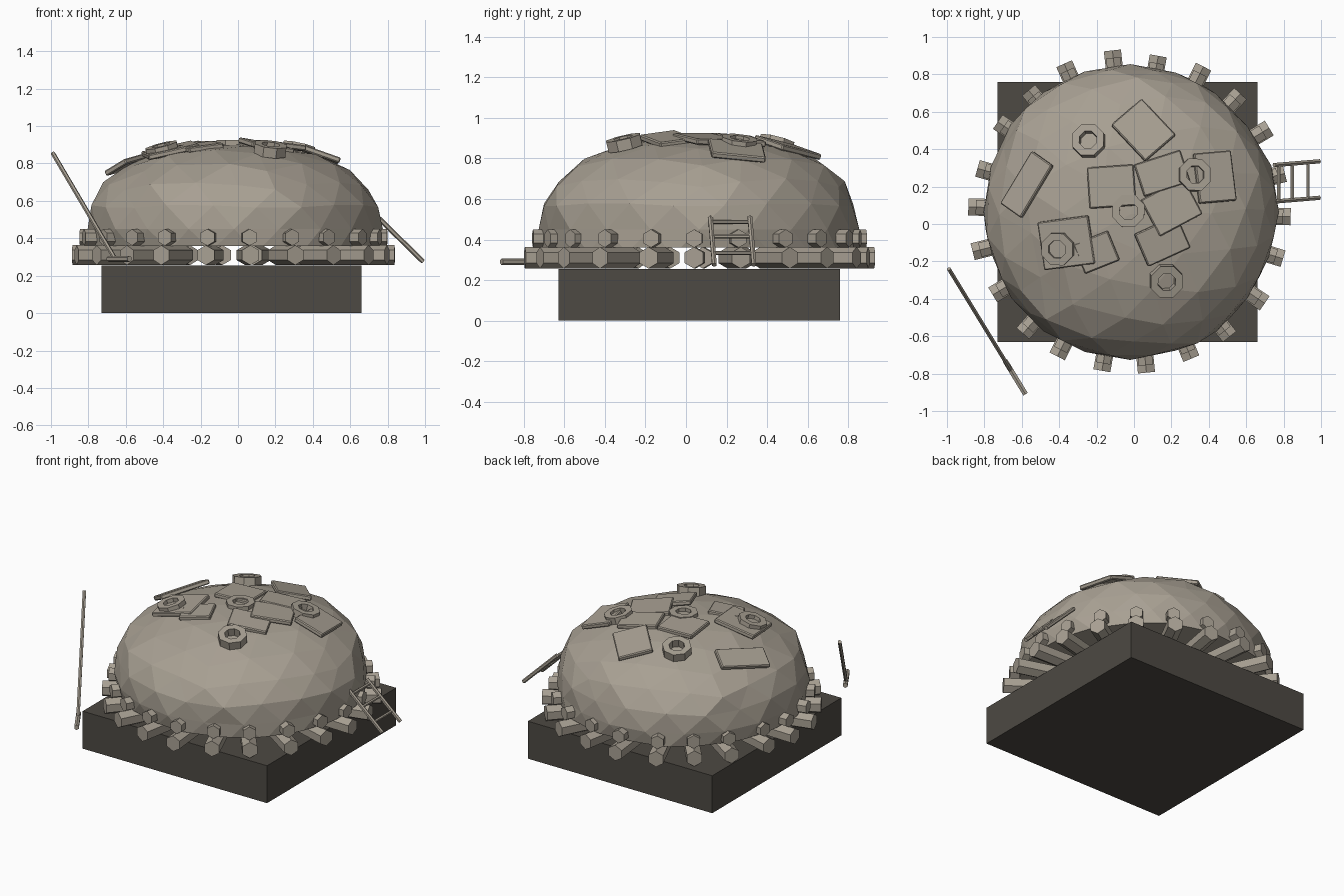
import bpy, bmesh, math, random
from mathutils import Vector, Matrix

random.seed(4)
old = bpy.data.objects.get("Cube")
if old:
    bpy.data.objects.remove(old, do_unlink=True)


def material(name, rgb):
    m = bpy.data.materials.new(name)
    m.use_nodes = True
    m.diffuse_color = (*rgb, 1)
    m.node_tree.nodes["Principled BSDF"].inputs["Base Color"].default_value = (*rgb, 1)
    return m


STONE = material("warm grey stone", (0.39, 0.35, 0.29))
DARK = material("dark grey base", (0.075, 0.067, 0.056))


def finish(name, bm, mat, matrix=Matrix()):
    bmesh.ops.recalc_face_normals(bm, faces=bm.faces)
    me = bpy.data.meshes.new(name)
    bm.to_mesh(me)
    bm.free()
    me.materials.append(mat)
    ob = bpy.data.objects.new(name, me)
    ob.matrix_world = matrix
    bpy.context.collection.objects.link(ob)
    return ob


def box(name, size, mat, matrix):
    bm = bmesh.new()
    bmesh.ops.create_cube(bm, size=1)
    bmesh.ops.scale(bm, vec=size, verts=bm.verts)
    return finish(name, bm, mat, matrix)


def rod(name, a, b, radius, sides=6):
    a, b = Vector(a), Vector(b)
    bm = bmesh.new()
    bmesh.ops.create_cone(bm, cap_ends=True, segments=sides, radius1=radius,
                          radius2=radius, depth=(b - a).length)
    turn = (b - a).to_track_quat('Z', 'Y').to_matrix().to_4x4()
    return finish(name, bm, STONE, Matrix.Translation((a + b) / 2) @ turn)


# Square plinth
box("base_block", (1.39, 1.39, 0.255), DARK, Matrix.Translation((-0.035, 0.065, 0.1275)))

# Faceted dome: a squarish ellipsoid, cut flat underneath
CX, CY, CZ, R, H, POW = -0.02, 0.065, 0.45, 0.785, 0.45, 2.4
CENTRE = Vector((CX, CY, CZ))
bm = bmesh.new()
bmesh.ops.create_icosphere(bm, subdivisions=3, radius=1)
for v in bm.verts:
    d = v.co.normalized()
    k = (math.hypot(d.x, d.y) ** POW + abs(d.z) ** POW) ** (-1 / POW)
    k *= random.uniform(0.985, 1.012)
    slide = Vector((random.uniform(-1, 1), random.uniform(-1, 1), 0)) * 0.03 * abs(d.z)
    v.co = CENTRE + Vector((d.x * R, d.y * R, d.z * H)) * k + slide
cut = bmesh.ops.bisect_plane(bm, geom=bm.verts[:] + bm.edges[:] + bm.faces[:],
                             plane_co=(0, 0, 0.36), plane_no=(0, 0, -1), clear_outer=True)
bmesh.ops.contextual_create(bm, geom=[e for e in cut["geom_cut"]
                                      if isinstance(e, bmesh.types.BMEdge)])
finish("dome", bm, STONE)

# Two rings of radial hexagonal logs
COUNT = 22
for i in range(COUNT):
    ang = math.radians(-1 + i * 360 / COUNT + random.uniform(-1.5, 1.5))
    out = Vector((math.cos(ang), math.sin(ang), 0))
    foot = Vector((CX, CY, 0))
    low, high = Vector((0, 0, 0.31)), Vector((0, 0, 0.405))
    reach = random.uniform(-0.015, 0.01)
    rod(f"lower_log_{i}", foot + low + out * 0.58, foot + low + out * (0.86 + reach), 0.053)
    rod(f"upper_log_{i}", foot + high + out * 0.66, foot + high + out * (0.82 + reach), 0.045)


def height(x, y):
    r = min(math.hypot(x - CX, y - CY) / R, 0.99)
    return CZ + H * (1 - r ** POW) ** (1 / POW)


def on_dome(x, y, lift=0.0, spin=0.0, tilt=(0, 0)):
    """Frame resting on the dome, its z axis along the surface normal."""
    e = 0.04
    n = Vector(((height(x - e, y) - height(x + e, y)) / (2 * e) + tilt[0],
                (height(x, y - e) - height(x, y + e)) / (2 * e) + tilt[1], 1)).normalized()
    turn = Vector((0, 0, 1)).rotation_difference(n).to_matrix().to_4x4()
    spot = Vector((x, y, height(x, y))) + n * lift
    return Matrix.Translation(spot) @ turn @ Matrix.Rotation(math.radians(spin), 4, 'Z')


# Scattered square plates: x, y, width, length, spin, tilt
PLATES = [
    (0.05, 0.50, 0.22, 0.27, 42, (0, 0)),
    (-0.57, 0.21, 0.15, 0.33, -33, (0, 0)),
    (0.43, 0.25, 0.21, 0.27, 6, (0, 0)),
    (-0.36, -0.10, 0.28, 0.26, 8, (0, 0)),
    (-0.20, -0.15, 0.20, 0.17, 22, (0, 0)),
    (0.15, 0.27, 0.26, 0.18, 18, (0, 0)),
    (0.15, -0.09, 0.25, 0.19, 24, (0.12, 0.02)),
    (-0.12, 0.20, 0.25, 0.22, 4, (0.03, 0)),
    (0.20, 0.09, 0.26, 0.22, 28, (0, 0.05)),
]
for i, (x, y, w, l, spin, tilt) in enumerate(PLATES):
    plate = box(f"roof_plate_{i}", (w, l, 0.03), STONE, on_dome(x, y, 0.005, spin, tilt))
    bev = plate.modifiers.new("edge", 'BEVEL')
    bev.width = 0.006

# Octagonal collars
COLLARS = [(-0.40, -0.13, 0.022), (-0.24, 0.44, 0.022), (0.17, -0.30, 0.022),
           (0.32, 0.26, 0.015), (-0.03, 0.07, 0.0)]
for i, (x, y, lift) in enumerate(COLLARS):
    bm = bmesh.new()
    ring = [bm.verts.new((r, 0, z)) for r, z in
            ((0.05, -0.03), (0.092, -0.03), (0.092, 0.025), (0.05, 0.025))]
    edges = [bm.edges.new((ring[k], ring[(k + 1) % 4])) for k in range(4)]
    bmesh.ops.spin(bm, geom=ring + edges, cent=(0, 0, 0), axis=(0, 0, 1),
                   angle=math.tau, steps=8, use_merge=False)
    bmesh.ops.remove_doubles(bm, verts=bm.verts, dist=0.001)
    finish(f"collar_{i}", bm, STONE, on_dome(x, y, lift, 22))

# Ladder leaning on the left side
rails = []
for side, y in (("front", 0.12), ("back", 0.315)):
    top, foot = Vector((0.75, y, 0.51)), Vector((0.99, y + 0.02, 0.275))
    rod(f"ladder_rail_{side}", top, foot, 0.013)
    rails.append((top, foot))
for i, t in enumerate((0.1, 0.4, 0.75)):
    a, b = (top.lerp(foot, t) for top, foot in rails)
    rod(f"ladder_rung_{i}", a, b, 0.01)

# Long pole with a thicker foot piece
rod("pole", (-0.99, -0.24, 0.855), (-0.66, -0.78, 0.295), 0.012)
rod("pole_foot", (-0.69, -0.73, 0.29), (-0.58, -0.91, 0.29), 0.016)
